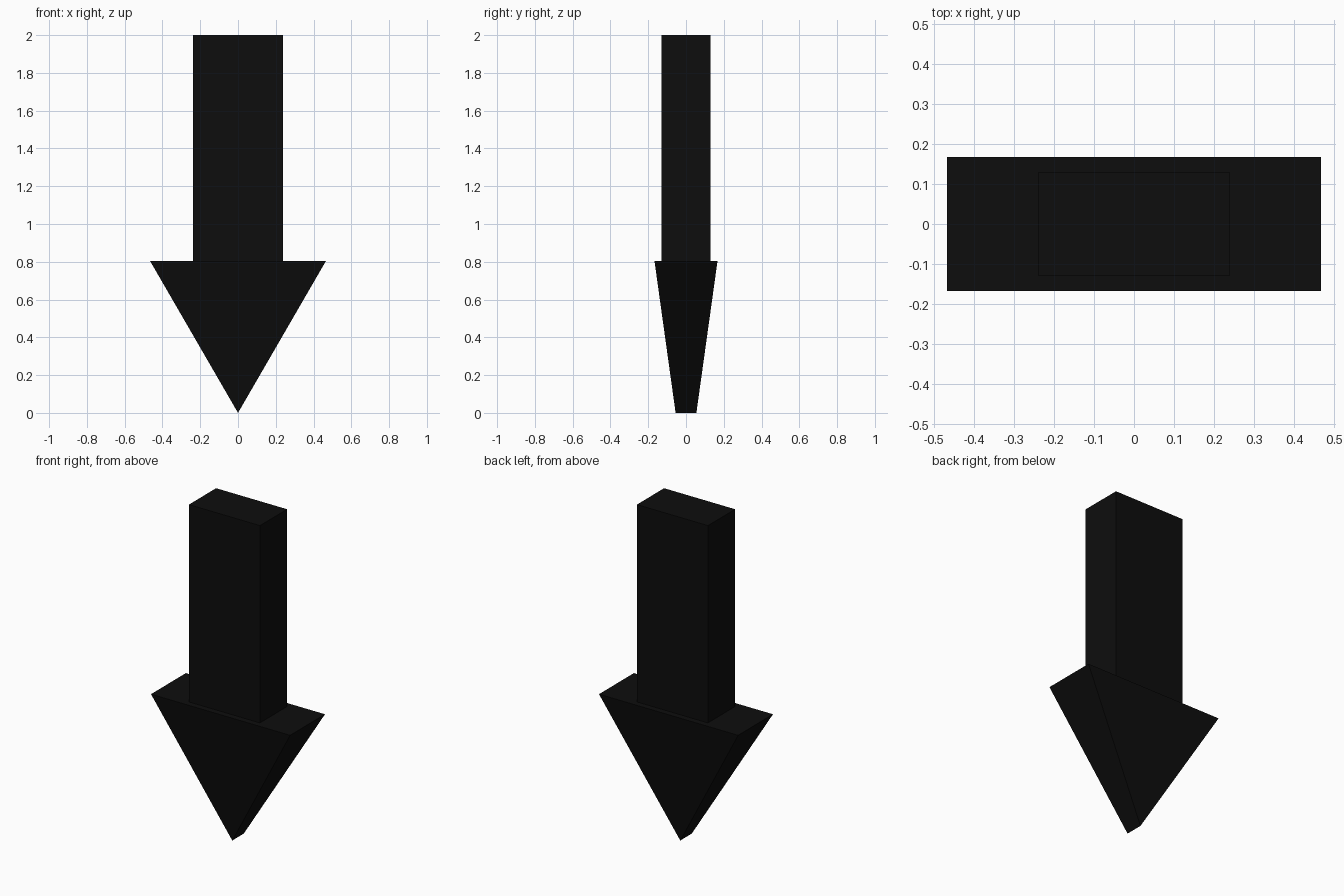
import bpy
import bmesh

cube = bpy.data.objects.get("Cube")
if cube:
    bpy.data.objects.remove(cube, do_unlink=True)

# Single flat black
black = bpy.data.materials.new("black")
black.use_nodes = True
colour = (0.004, 0.004, 0.004, 1)
black.diffuse_color = colour
black.node_tree.nodes["Principled BSDF"].inputs["Base Color"].default_value = colour


def tapered_block(name, z_low, z_high, low, high):
    """Block between two rectangles, given as (half width, half depth)."""
    bm = bmesh.new()
    bmesh.ops.create_cube(bm, size=2)
    for v in bm.verts:
        half_x, half_y = high if v.co.z > 0 else low
        v.co.x *= half_x
        v.co.y *= half_y
        v.co.z = z_high if v.co.z > 0 else z_low
    # A zero width closes the block to a wedge edge
    bmesh.ops.remove_doubles(bm, verts=bm.verts[:], dist=0.0001)
    bmesh.ops.recalc_face_normals(bm, faces=bm.faces[:])
    mesh = bpy.data.meshes.new(name)
    bm.to_mesh(mesh)
    bm.free()
    mesh.materials.append(black)
    obj = bpy.data.objects.new(name, mesh)
    bpy.context.collection.objects.link(obj)
    return obj


HEAD_TOP = 0.805

# Straight shaft standing on the head
tapered_block("arrow_shaft", HEAD_TOP, 2, (0.238, 0.13), (0.238, 0.13))

# Arrow head, narrowing to a short edge at the tip
tapered_block("arrow_head", 0, HEAD_TOP, (0, 0.055), (0.466, 0.167))
